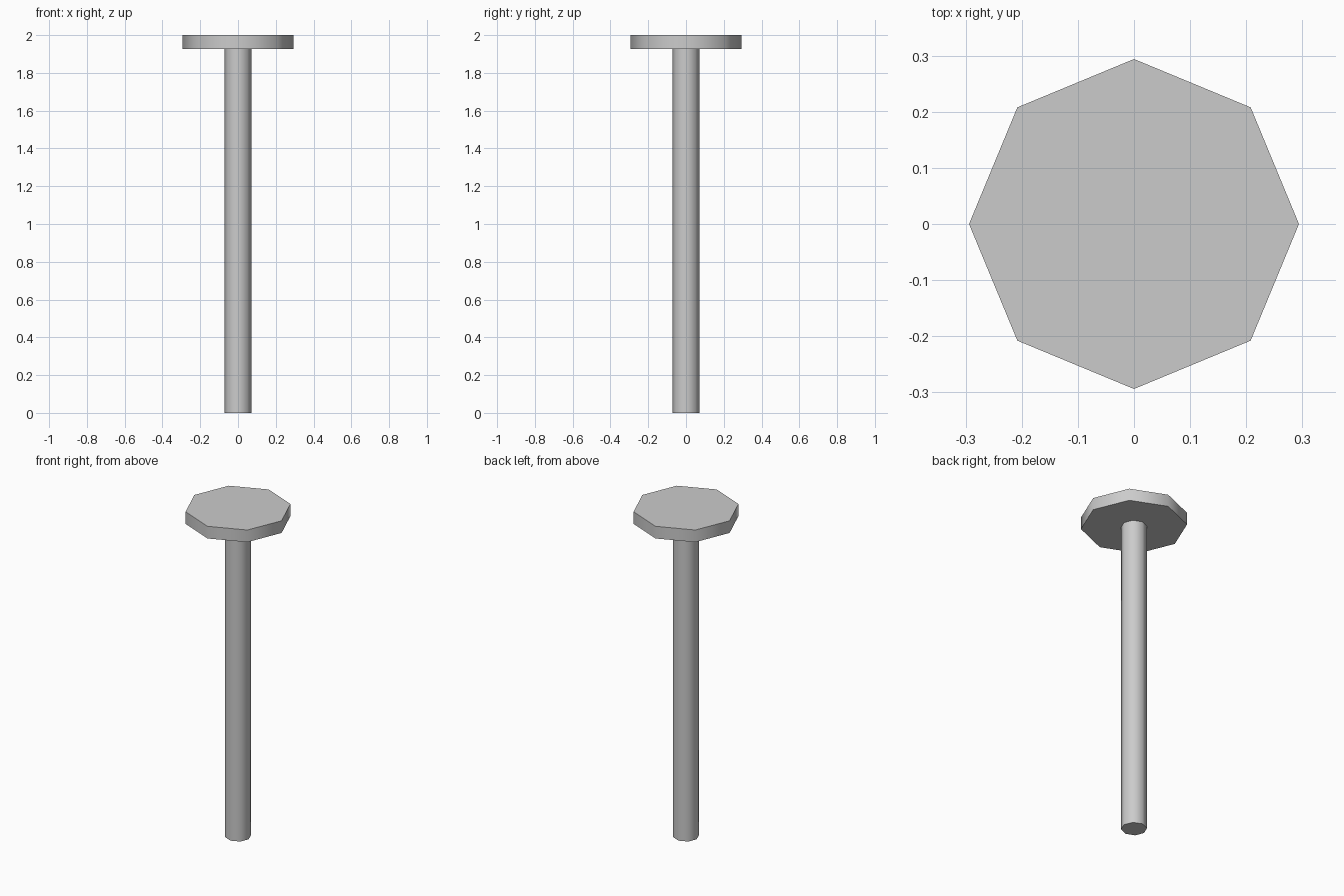
import bpy
import math

if "Cube" in bpy.data.objects:
    bpy.data.objects.remove(bpy.data.objects["Cube"])


def octagonal_part(name, radius, z_bottom, z_top):
    """Eight-sided upright prism with corners on the x and y axes."""
    bpy.ops.mesh.primitive_cylinder_add(
        vertices=8, radius=radius, depth=z_top - z_bottom,
        location=(0, 0, (z_bottom + z_top) / 2))
    part = bpy.context.object
    part.name = name
    # Soft sides, crisp rims
    bpy.ops.object.shade_smooth_by_angle(angle=math.radians(60))
    return part


HEAD_UNDERSIDE = 1.926

# Long straight shaft
octagonal_part("shaft", 0.072, 0.0, HEAD_UNDERSIDE)

# Flat disc head
octagonal_part("head", 0.294, HEAD_UNDERSIDE, 2.0)
